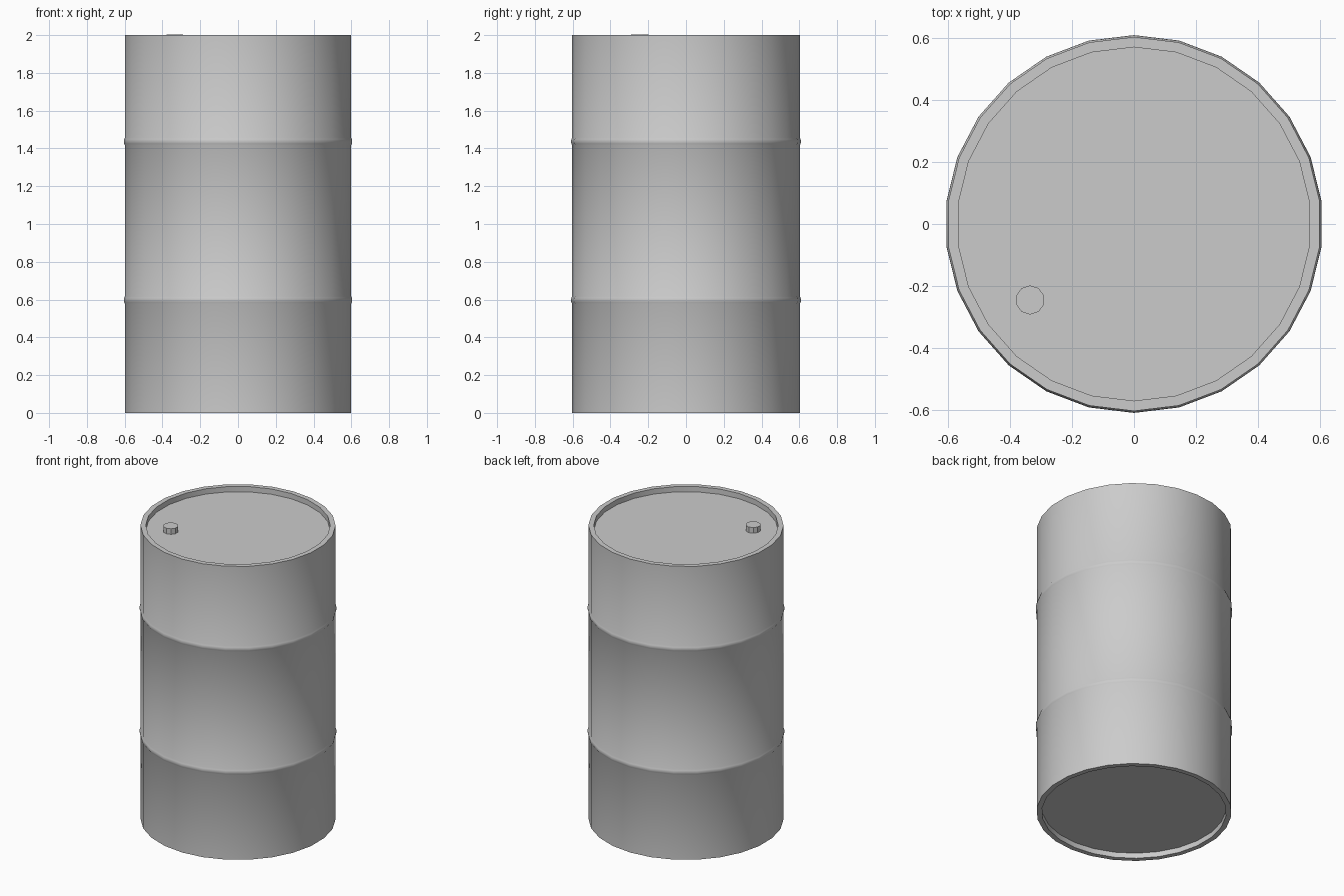
import bpy, bmesh, math

if "Cube" in bpy.data.objects:
    bpy.data.objects.remove(bpy.data.objects["Cube"])

SIDES = 26
R = 0.603        # body radius
RI = 0.57        # inside radius of the end rims
RECESS = 0.036   # depth of both recessed ends


def lathe(name, profile, sides, center=(0, 0), smooth=30):
    """Spin an (r, z) profile around z, capping both ends; first vertex faces +y."""
    bm = bmesh.new()
    rings = []
    for r, z in profile:
        rings.append([bm.verts.new((r * math.sin(2 * math.pi * i / sides),
                                    r * math.cos(2 * math.pi * i / sides), z))
                      for i in range(sides)])
    for a, b in zip(rings, rings[1:]):
        for i in range(sides):
            j = (i + 1) % sides
            bm.faces.new((a[i], a[j], b[j], b[i]))
    bm.faces.new(rings[0])
    bm.faces.new(rings[-1])
    bmesh.ops.recalc_face_normals(bm, faces=bm.faces)
    me = bpy.data.meshes.new(name)
    bm.to_mesh(me)
    bm.free()
    ob = bpy.data.objects.new(name, me)
    bpy.context.collection.objects.link(ob)
    ob.location = (center[0], center[1], 0)
    bpy.ops.object.select_all(action='DESELECT')
    ob.select_set(True)
    bpy.context.view_layer.objects.active = ob
    bpy.ops.object.shade_smooth_by_angle(angle=math.radians(smooth))
    return ob


def rib(z):
    """Small raised hoop pressed into the drum wall."""
    return [(R, z - 0.02), (R + 0.004, z - 0.012), (R + 0.006, z),
            (R + 0.004, z + 0.012), (R, z + 0.02)]


# drum shell with recessed ends and two hoops
lathe("drum_body",
      [(RI, RECESS), (RI, 0), (R, 0)] + rib(0.597) + rib(1.437)
      + [(R, 2), (RI, 2), (RI, 2 - RECESS)], SIDES)

# filler plug on the lid
lathe("filler_plug", [(0.047, 2 - RECESS), (0.047, 2.002)], 10, (-0.335, -0.245))
